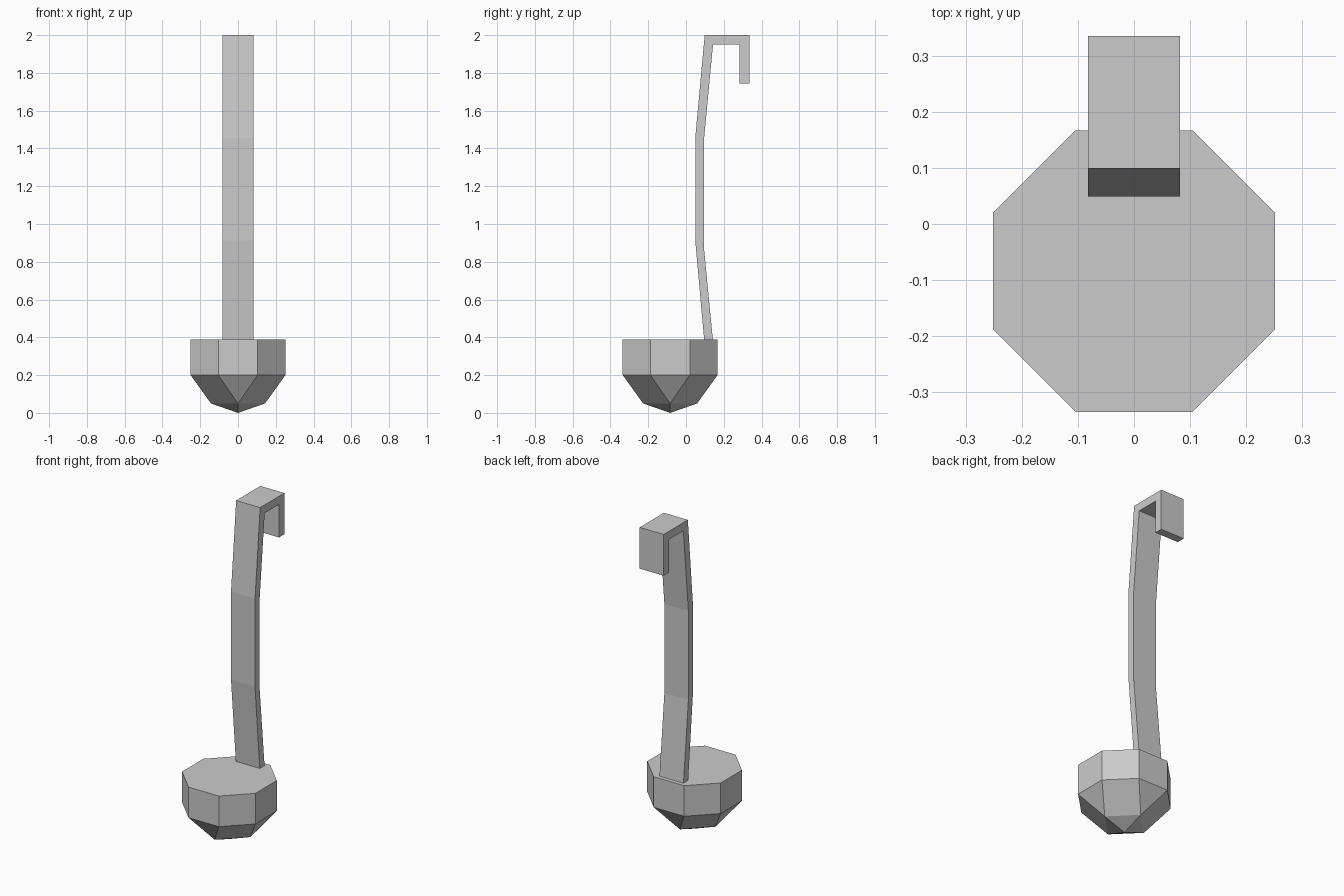
import bpy, bmesh, math

if "Cube" in bpy.data.objects:
    bpy.data.objects.remove(bpy.data.objects["Cube"])


def make_object(name, bm):
    bmesh.ops.recalc_face_normals(bm, faces=bm.faces[:])
    mesh = bpy.data.meshes.new(name)
    bm.to_mesh(mesh)
    bm.free()
    obj = bpy.data.objects.new(name, mesh)
    bpy.context.collection.objects.link(obj)
    return obj


def ring(bm, count, radius, z, turn, cy):
    return [bm.verts.new((radius * math.cos(turn + math.tau * i / count),
                          cy + radius * math.sin(turn + math.tau * i / count), z))
            for i in range(count)]


# Ladle head: closed octagonal drum tapering to a four-corner ring and a point
cy = -0.084
radius = 0.251 / math.cos(math.pi / 8)
bm = bmesh.new()
top = ring(bm, 8, radius, 0.389, math.pi / 8, cy)
rim = ring(bm, 8, radius, 0.2, math.pi / 8, cy)
low = ring(bm, 4, 0.143, 0.05, 0, cy)
tip = bm.verts.new((0, cy, 0))
bm.faces.new(top)
for i in range(8):
    j = (i + 1) % 8
    bm.faces.new((top[i], top[j], rim[j], rim[i]))
for k in range(4):
    a, b, n = rim[2 * k], rim[2 * k + 1], (k + 1) % 4
    bm.faces.new((rim[2 * k - 1], a, low[k]))
    bm.faces.new((a, b, low[n], low[k]))
    bm.faces.new((low[k], low[n], tip))
make_object("ladle_head", bm)

# Handle: bent strip with a hanging hook, side profile (y, z) extruded across x
profile = [(0.096, 0.389), (0.049, 0.912), (0.049, 1.456), (0.099, 2.0),
           (0.335, 2.0), (0.335, 1.745), (0.284, 1.745), (0.284, 1.949),
           (0.143, 1.949), (0.094, 1.435), (0.094, 0.885), (0.142, 0.389)]
bm = bmesh.new()
face = bm.faces.new([bm.verts.new((-0.082, y, z)) for y, z in profile])
extruded = bmesh.ops.extrude_face_region(bm, geom=[face], use_keep_orig=True)
moved = [g for g in extruded["geom"] if isinstance(g, bmesh.types.BMVert)]
bmesh.ops.translate(bm, verts=moved, vec=(0.164, 0, 0))
make_object("handle", bm)
